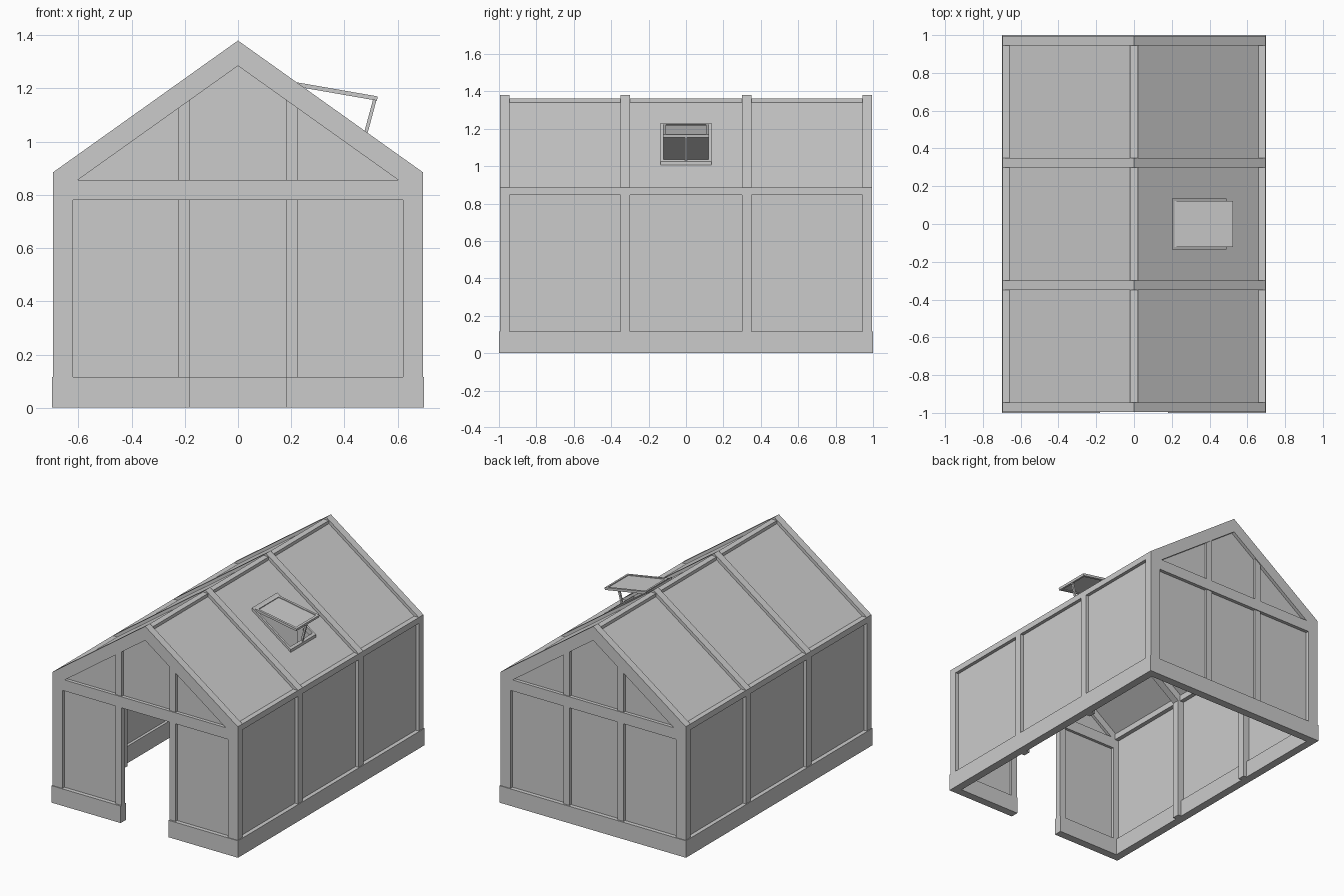
import bpy
import bmesh
from mathutils import Vector

cube = bpy.data.objects.get("Cube")
if cube:
    bpy.data.objects.remove(cube, do_unlink=True)

grey = bpy.data.materials.new("plain grey")
grey.use_nodes = True
colour = (0.6, 0.6, 0.6, 1)
grey.diffuse_color = colour
grey.node_tree.nodes["Principled BSDF"].inputs["Base Color"].default_value = colour


def prism(name, profile, y0, y1):
    """Extrude an (x, z) profile from y0 to y1."""
    bm = bmesh.new()
    face = bm.faces.new([bm.verts.new((x, y0, z)) for x, z in profile])
    new = bmesh.ops.extrude_face_region(bm, geom=[face])["geom"]
    verts = [v for v in new if isinstance(v, bmesh.types.BMVert)]
    bmesh.ops.translate(bm, verts=verts, vec=(0, y1 - y0, 0))
    bmesh.ops.recalc_face_normals(bm, faces=bm.faces)
    mesh = bpy.data.meshes.new(name)
    bm.to_mesh(mesh)
    bm.free()
    mesh.materials.append(grey)
    ob = bpy.data.objects.new(name, mesh)
    bpy.context.collection.objects.link(ob)
    return ob


def box(name, x0, x1, y0, y1, z0, z1):
    return prism(name, [(x0, z0), (x1, z0), (x1, z1), (x0, z1)], y0, y1)


def bar(name, p, q, thick, y0, y1):
    """Sloping slab whose upper edge runs from p to q."""
    p, q = Vector(p), Vector(q)
    d = (q - p).normalized()
    n = Vector((d.y, -d.x)) * thick
    return prism(name, [p, q, q + n, p + n], y0, y1)


def mirrored(half):
    """Complete a right-hand profile that starts and ends off the centre."""
    return half + [(-x, z) for x, z in reversed(half) if x]


W, EAVE, RIDGE = 0.695, 0.885, 1.38
SLOPE = (RIDGE - EAVE) / W
BASE, DOOR, BASE_T = 0.115, 0.18, 0.055


def roof(x, drop=0.0):
    return (x, RIDGE - drop - SLOPE * abs(x))


# Plinth, open at the doorway
for s, side in ((1, "left"), (-1, "right")):
    xs = sorted((s * 0.7, s * (0.7 - BASE_T)))
    box(f"base_{side}", *xs, -1, 1, 0, BASE)
    xs = sorted((s * DOOR, s * (0.7 - BASE_T)))
    box(f"base_front_{side}", *xs, -1, -1 + BASE_T, 0, BASE)
box("base_back", BASE_T - 0.7, 0.7 - BASE_T, 1 - BASE_T, 1, 0, BASE)

# Four portal frames: posts and rafters in one piece
arch = [(-0.62, 0), (-W, 0), (-W, EAVE), (0, RIDGE), (W, EAVE), (W, 0),
        (0.62, 0), roof(0.62, 0.095), roof(0, 0.095), roof(-0.62, 0.095)]
bays = [(-0.945, -0.35), (-0.30, 0.30), (0.35, 0.945)]
frames = [(-0.995, -0.945), (-0.35, -0.30), (0.30, 0.35), (0.945, 0.995)]
for i, (a, b) in enumerate(frames):
    prism(f"portal_frame_{i + 1}", arch, a, b)

# Gable crossbeams and uprights
for end, (a, b) in (("front", frames[0]), ("back", frames[3])):
    box(f"crossbeam_{end}", -0.625, 0.625, a, b, 0.78, 0.855)
    for s, side in ((1, "left"), (-1, "right")):
        xs = sorted((s * DOOR, s * 0.225))
        prism(f"upright_{end}_{side}",
              [(xs[0], BASE), (xs[1], BASE), roof(xs[1], 0.08), roof(xs[0], 0.08)],
              a + 0.006, b - 0.006)

# Gable panes, the front one notched for the doorway
back_pane = [(-0.66, BASE), roof(-0.66, 0.06), roof(0, 0.06), roof(0.66, 0.06), (0.66, BASE)]
front_pane = back_pane + [(0.2, BASE), (0.2, 0.8), (-0.2, 0.8), (-0.2, BASE)]
prism("gable_pane_front", front_pane, -0.972, -0.964)
prism("gable_pane_back", back_pane, 0.964, 0.972)

# Ridge, eaves, side panes and roof panes for each bay
HX0, HX1, HY = 0.215, 0.475, 0.12
for i, (a, b) in enumerate(bays):
    box(f"ridge_beam_{i + 1}", -0.02, 0.02, a, b, 1.29, 1.362)
    for s, side in ((1, "left"), (-1, "right")):
        tag = f"{side}_{i + 1}"
        box(f"eave_rail_{tag}", *sorted((s * 0.635, s * W)), a, b, 0.845, EAVE)
        box(f"side_pane_{tag}", *sorted((s * 0.664, s * 0.672)), a, b, BASE, 0.85)
        if s == 1 and i == 1:
            # Pane in four pieces around the vent opening
            parts = [(0.01, HX0, a, b), (HX1, 0.675, a, b),
                     (HX0, HX1, a, -HY), (HX0, HX1, HY, b)]
        else:
            parts = [(0.01, 0.675, a, b)]
        for k, (x0, x1, y0, y1) in enumerate(parts):
            prism(f"roof_pane_{tag}_{k + 1}",
                  [roof(s * x0, 0.025), roof(s * x1, 0.025),
                   roof(s * x1, 0.035), roof(s * x0, 0.035)], y0, y1)

# Vent curb set into the roof
FX0, FX1, FY = 0.2, 0.49, 0.135
for name, x0, x1, y0, y1 in (("top", FX0, HX0, -FY, FY), ("bottom", HX1, FX1, -FY, FY),
                             ("front", HX0, HX1, -FY, -HY), ("back", HX0, HX1, HY, FY)):
    prism(f"vent_curb_{name}", [roof(x0, 0.006), roof(x1, 0.006),
                                roof(x1, 0.045), roof(x0, 0.045)], y0, y1)

# Raised vent lid with a recessed pane, and its prop
hinge, tip = Vector((0.215, 1.224)), Vector((0.525, 1.17))
LY, RAIL = 0.123, 0.016
inner_a, inner_b = hinge.lerp(tip, 0.05), hinge.lerp(tip, 0.95)
bar("vent_lid_rail_top", hinge, inner_a, 0.016, -LY, LY)
bar("vent_lid_rail_bottom", inner_b, tip, 0.016, -LY, LY)
bar("vent_lid_rail_front", inner_a, inner_b, 0.016, -LY, RAIL - LY)
bar("vent_lid_rail_back", inner_a, inner_b, 0.016, LY - RAIL, LY)
drop = Vector((0, -0.005))
bar("vent_lid_pane", inner_a + drop, inner_b + drop, 0.006, RAIL - LY, LY - RAIL)
bar("vent_prop", (0.521, 1.158), (0.486, 1.028), 0.013, -0.006, 0.006)
